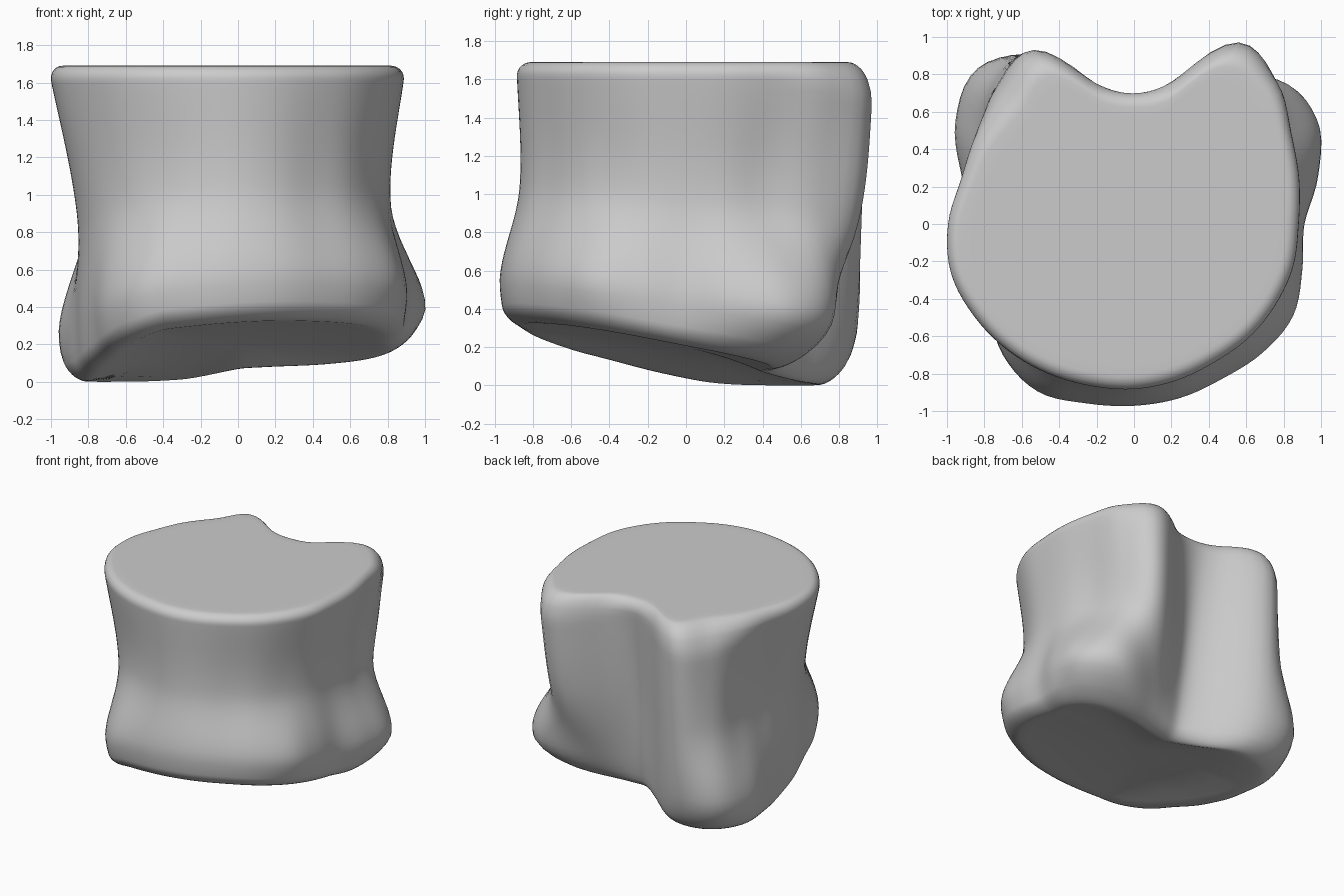
import bpy, bmesh
from math import sin, cos, pi, sqrt, exp, radians

if "Cube" in bpy.data.objects:
    bpy.data.objects.remove(bpy.data.objects["Cube"])

TOP, SEG = 1.69, 120

# Outline radii every 15 degrees, counter-clockwise from +x, keyed by relative height
OUTLINES = [
    (0.00, [.88, .93, .92, .78, .62, .53, .51, .64, .92, 1.06, 1.05, .93,
            .86, .85, .87, .95, 1.0, .97, .95, .94, .93, .94, .93, .90]),
    (0.18, [.91, 1.02, 1.13, 1.08, .80, .62, .56, .68, 1.02, 1.18, 1.10, .95,
            .87, .87, .90, .99, 1.03, .99, .97, .96, .95, .97, .98, .93]),
    (0.52, [.81, .84, .88, 1.0, 1.05, .74, .62, .72, 1.06, 1.07, .93, .85,
            .86, .87, .88, .88, .87, .87, .87, .85, .82, .82, .81, .81]),
    (1.00, [.89, .925, .985, 1.10, 1.14, .80, .71, .79, 1.08, 1.03, .99, .97,
            1.01, 1.03, 1.0, .965, .93, .90, .885, .87, .86, .87, .88, .89]),
]


def hermite(p0, p1, m0, m1, u):
    return ((2*u**3 - 3*u*u + 1) * p0 + (u**3 - 2*u*u + u) * m0
            + (3*u*u - 2*u**3) * p1 + (u**3 - u*u) * m1)


def around(radii, j):
    """Smooth closed interpolation of one outline."""
    f = j / SEG * 24
    i, u = int(f), f - int(f)
    a, b, c, d = (radii[(i + k) % 24] for k in (-1, 0, 1, 2))
    return hermite(b, c, (c - a) / 2, (d - b) / 2, u)


def radius(t, j):
    """Smooth interpolation between the outlines up the height."""
    ts = [o[0] for o in OUTLINES]
    rs = [around(o[1], j) for o in OUTLINES]

    def slope(k):
        a, b = max(k - 1, 0), min(k + 1, 3)
        return (rs[b] - rs[a]) / (ts[b] - ts[a])
    i = 0 if t < ts[1] else 1 if t < ts[2] else 2
    w = ts[i + 1] - ts[i]
    return hermite(rs[i], rs[i + 1], slope(i) * w, slope(i + 1) * w, (t - ts[i]) / w)


def bump(a, centre, width):
    return exp(-((a - radians(centre)) / radians(width))**2)


def fillet(h, depth, height):
    """Elliptical edge rounding: inset at distance h from the end."""
    return depth * (1 - sqrt(1 - (1 - h / height)**2)) if h < height else 0


def base_height(x, y):
    z = 0.15 + 0.075 * x - 0.20 * y - 0.16 * max(0, -x - 0.4)
    return (z + sqrt(z * z + 0.001)) / 2      # soft floor at the ground


# Rings from underside centre, up the wall, to top centre: (height fraction, scale)
fine = [0, .0015, .005, .012, .022, .034, .047, .06]
heights = fine + [.06 + .88 * k / 26 for k in range(1, 26)] + [1 - h for h in fine[::-1]]
rings = ([(0, s) for s in (.2, .4, .6, .8, .93)] + [(t, 1) for t in heights]
         + [(1, s) for s in (.93, .7, .4)])

bm = bmesh.new()


def point(t, s, j):
    a = 2 * pi * j / SEG
    lobes = bump(a, 60, 17) + 1.2 * bump(a, 130, 22)
    back = bump(a, 45, 30) + bump(a, 135, 30)
    inset = (fillet(t * TOP, .10 + .05 * back, .10 + .07 * back)
             + fillet((1 - t) * TOP, .08 + .09 * lobes, .09 + .15 * lobes))
    r = (radius(t, j) - inset) * s
    x, y = r * cos(a), r * sin(a)
    zb = base_height(x, y)
    if t == 0:
        zb += 0.05 * (1 - s * s)      # shallow dished underside
    return x, y, zb + (TOP - zb) * t


loops = [[bm.verts.new(point(t, s, j)) for j in range(SEG)] for t, s in rings]
for lo, hi in zip(loops, loops[1:]):
    for j in range(SEG):
        k = (j + 1) % SEG
        bm.faces.new((lo[j], lo[k], hi[k], hi[j]))
bottom = bm.verts.new(point(0, 0, 0))
top = bm.verts.new((0, 0, TOP))
for j in range(SEG):
    k = (j + 1) % SEG
    bm.faces.new((bottom, loops[0][k], loops[0][j]))
    bm.faces.new((top, loops[-1][j], loops[-1][k]))

# Rest the lowest point on the ground
low = min(v.co.z for v in bm.verts)
for v in bm.verts:
    v.co.z -= low * (1 - v.co.z / TOP)
bmesh.ops.recalc_face_normals(bm, faces=bm.faces)

mesh = bpy.data.meshes.new("bone_block")
bm.to_mesh(mesh)
bm.free()
mesh.shade_smooth()
body = bpy.data.objects.new("bone_block", mesh)
bpy.context.collection.objects.link(body)
